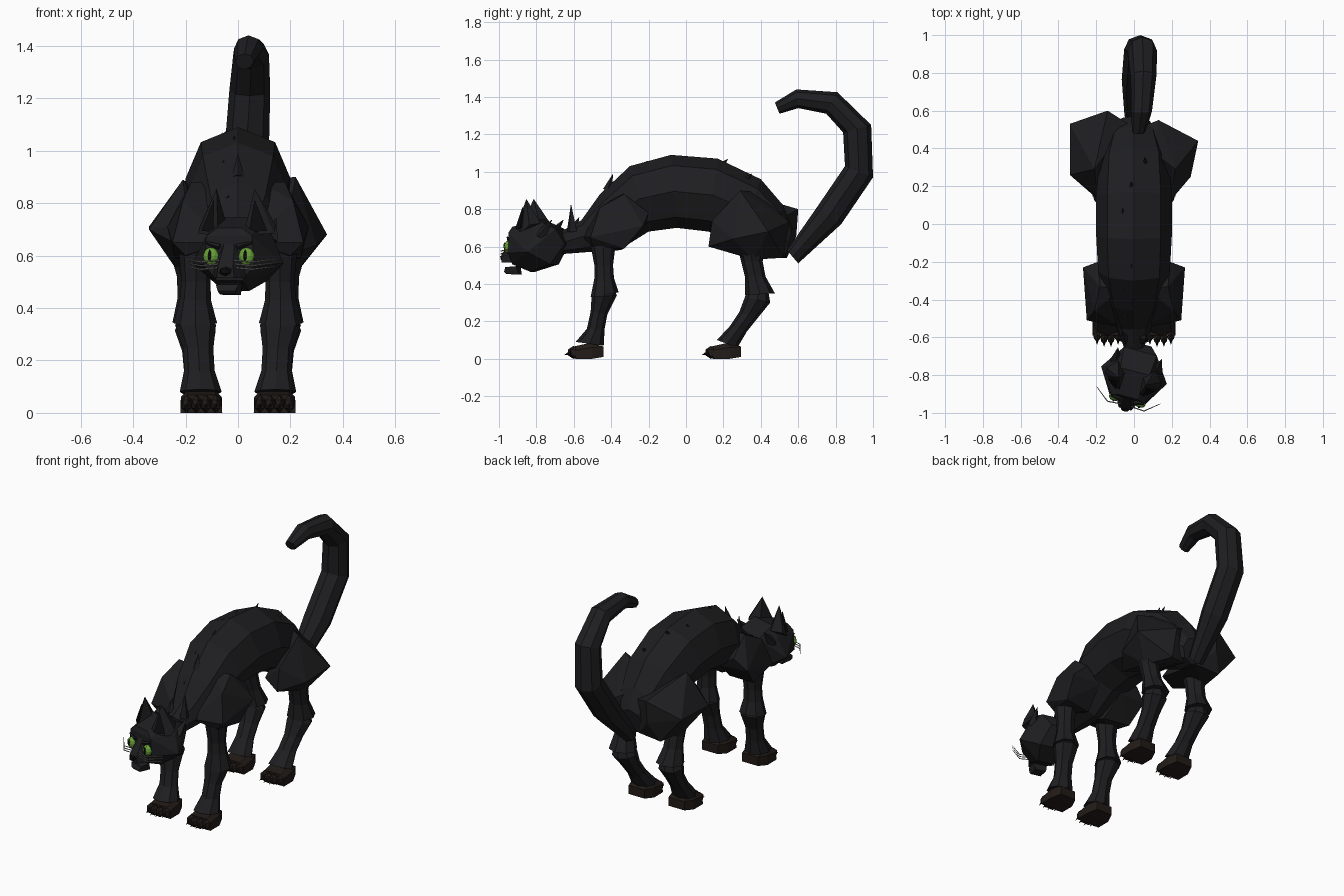
import bpy, bmesh, math, random
from mathutils import Vector, Matrix

random.seed(4)


def material(name, rgb):
    m = bpy.data.materials.new(name)
    m.diffuse_color = (*rgb, 1)
    return m


FUR = material("fur", (0.013, 0.013, 0.015))
PAW = material("paw", (0.016, 0.011, 0.009))
GREEN = material("eye_green", (0.14, 0.36, 0.04))
DARK = material("dark", (0.004, 0.004, 0.004))
GREY = material("whisker_grey", (0.35, 0.35, 0.33))

HEAD = Matrix.Translation((0.0, -0.8, 0.615)) @ Matrix.Rotation(math.radians(-15), 4, 'Z')


def finish(name, bm, mat, matrix=None):
    if matrix:
        bm.transform(matrix)
    bmesh.ops.recalc_face_normals(bm, faces=bm.faces)
    me = bpy.data.meshes.new(name)
    bm.to_mesh(me)
    bm.free()
    me.materials.append(mat)
    ob = bpy.data.objects.new(name, me)
    bpy.context.collection.objects.link(ob)
    return ob


def tube(name, sections, mat=FUR, n=8, turn=0.0):
    """Loft; each section = (y1, z1, y2, z2, x, half width) across the side view."""
    bm = bmesh.new()
    rings = []
    for y1, z1, y2, z2, x, w in sections:
        c = Vector((x, (y1 + y2) / 2, (z1 + z2) / 2))
        up = Vector((0, (y1 - y2) / 2, (z1 - z2) / 2))
        rings.append([bm.verts.new(c + up * math.cos(a) + Vector((w * math.sin(a), 0, 0)))
                      for a in (2 * math.pi * i / n + turn for i in range(n))])
    for a, b in zip(rings, rings[1:]):
        for i in range(n):
            j = (i + 1) % n
            bm.faces.new((a[i], a[j], b[j], b[i]))
    bm.faces.new(rings[0])
    bm.faces.new(rings[-1])
    return finish(name, bm, mat)


def hull(name, pts, mat=FUR, matrix=None, mirror=False):
    bm = bmesh.new()
    for p in pts:
        bm.verts.new(p)
        if mirror:
            bm.verts.new((-p[0], p[1], p[2]))
    r = bmesh.ops.convex_hull(bm, input=bm.verts)
    junk = {v for v in r["geom_interior"] + r["geom_unused"] if isinstance(v, bmesh.types.BMVert)}
    bmesh.ops.delete(bm, geom=list(junk), context='VERTS')
    return finish(name, bm, mat, matrix)


def ball(name, c, size, mat, matrix=None, sub=1):
    bm = bmesh.new()
    bmesh.ops.create_icosphere(bm, subdivisions=sub, radius=1)
    bm.transform(Matrix.Translation(c) @ Matrix.Diagonal((*size, 1)))
    return finish(name, bm, mat, matrix)


def spike(name, a, b, r1, r2, mat, matrix=None, n=4):
    a, b = Vector(a), Vector(b)
    bm = bmesh.new()
    bmesh.ops.create_cone(bm, cap_ends=True, segments=n, radius1=r1, radius2=r2, depth=(b - a).length)
    bm.transform(Matrix.Translation((a + b) / 2) @ (b - a).to_track_quat('Z', 'Y').to_matrix().to_4x4())
    return finish(name, bm, mat, matrix)


# Arched body with neck
tube("body", [
    (-0.67, 0.68, -0.66, 0.56, 0, 0.05), (-0.56, 0.74, -0.53, 0.57, 0, 0.09),
    (-0.46, 0.88, -0.36, 0.58, 0, 0.15), (-0.30, 1.03, -0.20, 0.68, 0, 0.19),
    (-0.08, 1.09, -0.05, 0.70, 0, 0.20), (0.17, 1.07, 0.12, 0.68, 0, 0.20),
    (0.40, 0.96, 0.27, 0.62, 0, 0.185), (0.52, 0.82, 0.42, 0.55, 0, 0.14),
    (0.57, 0.70, 0.53, 0.54, 0, 0.08)])

# Hooked tail
tube("tail", [
    (0.60, 0.51, 0.54, 0.58, 0.0, 0.05), (0.83, 0.72, 0.70, 0.81, 0.02, 0.085),
    (1.0, 0.97, 0.85, 1.03, 0.033, 0.085), (0.99, 1.25, 0.84, 1.21, 0.045, 0.078),
    (0.81, 1.425, 0.75, 1.31, 0.05, 0.068), (0.59, 1.44, 0.60, 1.34, 0.04, 0.055),
    (0.475, 1.37, 0.50, 1.31, 0.025, 0.035)])

SHOULDER = [(0.06, -0.55, 0.65), (0.08, -0.35, 0.88), (0.08, -0.22, 0.7), (0.06, -0.35, 0.58),
            (0.25, -0.51, 0.65), (0.27, -0.23, 0.71), (0.21, -0.46, 0.81), (0.18, -0.33, 0.88),
            (0.24, -0.33, 0.59), (0.19, -0.20, 0.78), (0.20, -0.50, 0.60)]
hull("left_shoulder", [(-x, y, z) for x, y, z in SHOULDER])
hull("right_shoulder", SHOULDER)

# Thighs: the two hips are posed differently
hull("right_thigh", [
    (0.34, 0.44, 0.68), (0.30, 0.25, 0.64), (0.22, 0.29, 0.90), (0.13, 0.55, 0.73),
    (0.19, 0.14, 0.74), (0.19, 0.12, 0.60), (0.22, 0.36, 0.53), (0.14, 0.52, 0.54),
    (0.03, 0.51, 0.78), (0.05, 0.20, 0.62), (0.03, 0.50, 0.55), (0.10, 0.38, 0.89)])
hull("left_thigh", [
    (-0.34, 0.53, 0.71), (-0.34, 0.26, 0.70), (-0.21, 0.29, 0.89), (-0.14, 0.60, 0.80),
    (-0.19, 0.14, 0.72), (-0.19, 0.13, 0.62), (-0.23, 0.35, 0.54), (-0.20, 0.54, 0.54),
    (-0.03, 0.53, 0.76), (-0.05, 0.20, 0.62), (-0.04, 0.53, 0.55), (-0.14, 0.59, 0.66)])


def paw(name, s, y):
    """Foot with four toes and claws; y is its heel."""
    x = s * 0.14
    hull(name, [(x + dx * k, y + dy, z) for k in (-1, 1) for dx, dy, z in (
        (0.055, 0, 0.01), (0.055, 0, 0.065), (0.08, -0.06, 0.0), (0.078, -0.06, 0.06),
        (0.055, -0.07, 0.085), (0.08, -0.15, 0.0), (0.076, -0.15, 0.045), (0.055, -0.15, 0.068))], PAW)
    for i in range(4):
        tx = x + (i - 1.5) * 0.037
        ty = y - 0.15 - (0.012 if i in (1, 2) else 0)
        ball(name + "_toe", (tx, ty, 0.034), (0.022, 0.034, 0.035), PAW)
        spike(name + "_claw", (tx, ty - 0.02, 0.03), (tx, ty - 0.05, 0.02), 0.01, 0.0, DARK)


# Four legs
for side, s in (("left", -1), ("right", 1)):
    tube(side + "_front_upper_leg", [
        (-0.52, 0.66, -0.37, 0.66, s * 0.16, 0.07), (-0.49, 0.50, -0.39, 0.50, s * 0.16, 0.055),
        (-0.49, 0.43, -0.385, 0.43, s * 0.163, 0.06), (-0.51, 0.33, -0.36, 0.355, s * 0.163, 0.083)])
    tube(side + "_front_lower_leg", [
        (-0.49, 0.38, -0.39, 0.38, s * 0.162, 0.05), (-0.505, 0.33, -0.37, 0.34, s * 0.162, 0.078),
        (-0.51, 0.25, -0.42, 0.24, s * 0.152, 0.058), (-0.53, 0.16, -0.435, 0.16, s * 0.147, 0.058),
        (-0.59, 0.09, -0.44, 0.07, s * 0.142, 0.08)])
    tube(side + "_rear_upper_leg", [
        (0.26, 0.66, 0.43, 0.64, s * 0.18, 0.09), (0.295, 0.52, 0.41, 0.52, s * 0.175, 0.058),
        (0.315, 0.44, 0.425, 0.44, s * 0.17, 0.06), (0.315, 0.34, 0.475, 0.35, s * 0.165, 0.085)])
    tube(side + "_rear_lower_leg", [
        (0.33, 0.38, 0.44, 0.36, s * 0.165, 0.05), (0.315, 0.33, 0.45, 0.30, s * 0.163, 0.078),
        (0.285, 0.25, 0.385, 0.22, s * 0.155, 0.058), (0.235, 0.175, 0.325, 0.145, s * 0.148, 0.058),
        (0.165, 0.10, 0.275, 0.06, s * 0.142, 0.08)])
    paw(side + "_front_paw", s, -0.44)
    paw(side + "_rear_paw", s, 0.295)

# Head, in its own frame turned slightly aside
hull("head", [(0.09, -0.13, 0.06), (0.10, -0.13, -0.05), (0.05, -0.12, 0.09), (0.08, 0.02, 0.13),
              (0.09, 0.13, 0.08), (0.05, 0.17, 0.0), (0.09, 0.10, -0.11), (0.05, -0.02, -0.15),
              (0.05, -0.12, -0.11), (0.18, 0.0, -0.045), (0.13, 0.02, 0.06)], FUR, HEAD, True)
hull("muzzle", [(0.06, -0.12, -0.04), (0.065, -0.12, -0.10), (0.03, -0.185, -0.06),
                (0.035, -0.185, -0.10), (0.02, -0.13, 0.03)], FUR, HEAD, True)
hull("chin", [(0.045, -0.10, -0.12), (0.045, -0.16, -0.125), (0.035, -0.17, -0.15),
              (0.035, -0.09, -0.165), (0.03, -0.16, -0.162)], FUR, HEAD, True)
ball("nose", (0, -0.185, -0.075), (0.026, 0.016, 0.018), DARK, HEAD)

for side, s in (("left", -1), ("right", 1)):
    # Ears with a darker inner face
    hull(side + "_ear", [(s * x, y, z) for x, y, z in
         ((0.05, -0.11, 0.06), (0.15, -0.03, 0.07), (0.15, 0.0, 0.10), (0.10, 0.05, 0.11),
          (0.05, 0.0, 0.12), (0.075, -0.035, 0.24))], FUR, HEAD)
    hull(side + "_inner_ear", [(s * x, y, z) for x, y, z in
         ((0.07, -0.10, 0.075), (0.13, -0.055, 0.08), (0.08, -0.055, 0.20), (0.09, -0.03, 0.09))],
         DARK, HEAD)
    # Eyes, slit pupils and brows
    ball(side + "_eye", (s * 0.07, -0.137, -0.018), (0.031, 0.022, 0.035), GREEN, HEAD, 2)
    ball(side + "_pupil", (s * 0.07, -0.157, -0.015), (0.007, 0.006, 0.025), DARK, HEAD)
    spike(side + "_brow", (s * 0.035, -0.142, 0.018), (s * 0.09, -0.135, 0.035), 0.011, 0.005, FUR, HEAD)
    # Cheek fur and whiskers
    spike(side + "_cheek_tuft", (s * 0.11, 0.05, 0.04), (s * 0.12, 0.12, 0.13), 0.035, 0, FUR, HEAD)
    for i in range(3):
        z = -0.033 - i * 0.014
        mid = (s * 0.10, -0.17, z - 0.007)
        spike(side + "_whisker", (s * 0.03, -0.165, z), mid, 0.003, 0.003, GREY, HEAD)
        spike(side + "_whisker_tip", mid, (s * 0.175, -0.11, z + 0.004), 0.003, 0.0015, GREY, HEAD)

# Raised fur on the nape and along the spine
spike("nape_fur", (0.05, -0.61, 0.68), (0.06, -0.615, 0.83), 0.03, 0, FUR)
spike("nape_fur", (-0.05, -0.61, 0.68), (-0.06, -0.57, 0.76), 0.03, 0, FUR)
spike("back_fur", (0.0, -0.42, 0.90), (0.0, -0.39, 0.99), 0.025, 0, FUR)
for y, z in ((-0.48, 0.83), (-0.34, 0.97), (-0.24, 1.03), (-0.11, 1.06), (0.05, 1.06), (0.19, 1.04), (0.32, 0.98)):
    x = random.uniform(-0.07, 0.07)
    z -= abs(x) * 0.4
    spike("back_fur", (x, y, z), (x, y + 0.035, z + 0.035), 0.016, 0, FUR)
